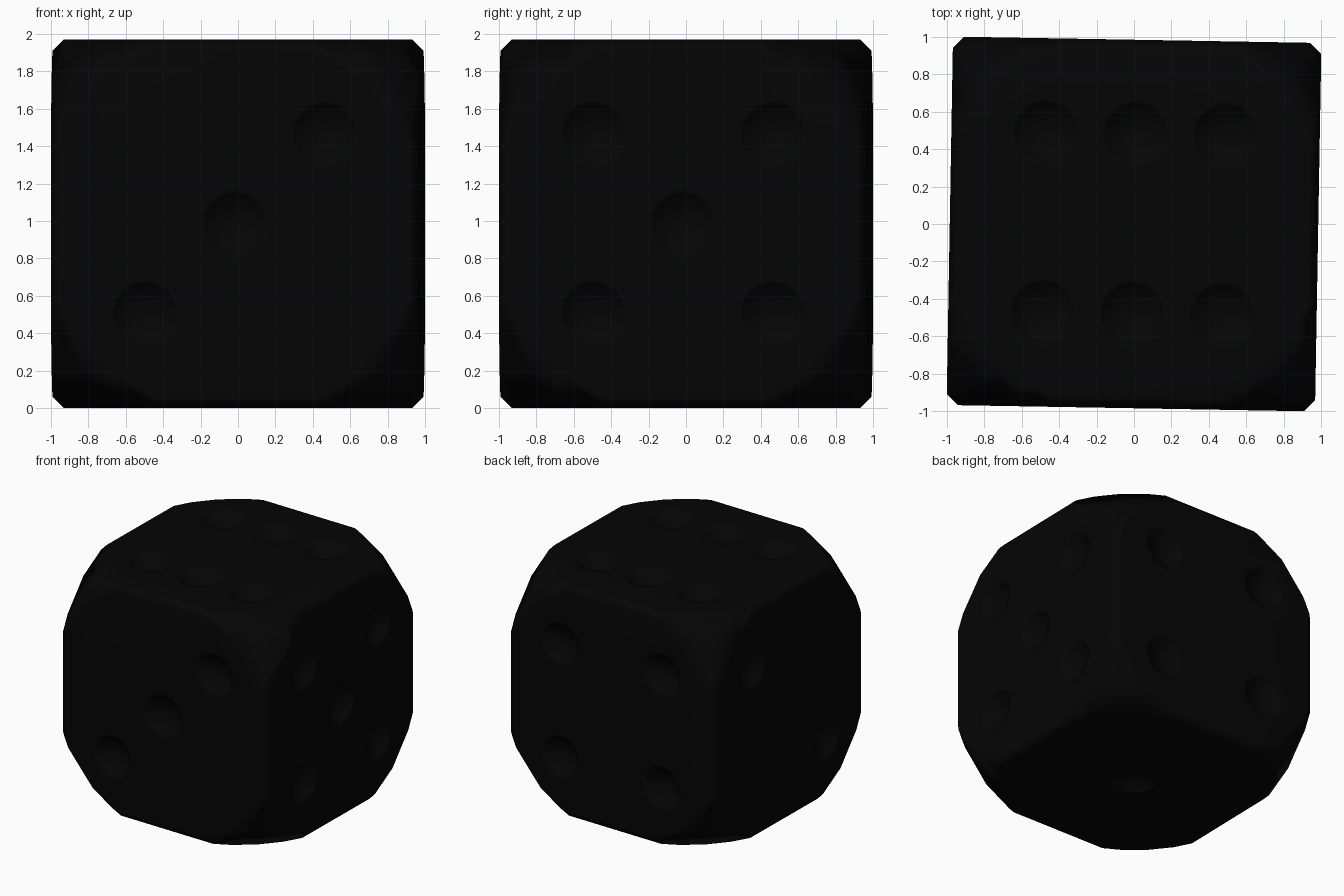
import bpy, bmesh, math
from mathutils import Vector, Matrix

if "Cube" in bpy.data.objects:
    bpy.data.objects.remove(bpy.data.objects["Cube"])

H = 0.985            # half the cube size
R = 1.425            # radius of the sphere that rounds the corners
CHAMFER = 0.06       # narrow flat along each edge
P = 0.48             # pip spacing
PIP_R, PIP_D = 0.182, 0.09
BALL = (PIP_R ** 2 + PIP_D ** 2) / (2 * PIP_D)


def mesh_object(name, bm):
    me = bpy.data.meshes.new(name)
    bm.to_mesh(me)
    bm.free()
    ob = bpy.data.objects.new(name, me)
    bpy.context.collection.objects.link(ob)
    return ob


def boolean(ob, cutter, op):
    cutter.hide_render = True
    mod = ob.modifiers.new(op, 'BOOLEAN')
    mod.operation, mod.solver, mod.object = op, 'EXACT', cutter
    bpy.context.view_layer.objects.active = ob
    bpy.ops.object.modifier_apply(modifier=mod.name)
    bpy.data.objects.remove(cutter)


# Body: chamfered cube with its corners rounded by a sphere
bm = bmesh.new()
bmesh.ops.create_cube(bm, size=2 * H)
bmesh.ops.bevel(bm, geom=bm.edges[:], offset=CHAMFER, segments=1, affect='EDGES')
die = mesh_object("die_body", bm)
bm = bmesh.new()
bmesh.ops.create_uvsphere(bm, u_segments=32, v_segments=16, radius=R)
boolean(die, mesh_object("corner_cutter", bm), 'INTERSECT')

# Pips: (face normal, horizontal axis, vertical axis, positions)
X, Y, Z = Vector((1, 0, 0)), Vector((0, 1, 0)), Vector((0, 0, 1))
four = [(a, b) for a in (-1, 1) for b in (-1, 1)]
two = [(-1, -1), (1, 1)]
faces = [
    (-Y, X, Z, two + [(0, 0)]),
    (Y, X, Z, four),
    (X, Y, Z, four + [(0, 0)]),
    (-X, Y, Z, two),
    (Z, X, Y, four + [(0, -1), (0, 1)]),
    (-Z, X, Y, [(0, 0)]),
]
bm = bmesh.new()
for n, u, v, spots in faces:
    turn = n.to_track_quat('Z', 'Y').to_matrix().to_4x4()
    for a, b in spots:
        centre = n * (H + BALL - PIP_D) + u * a * P + v * b * P
        bmesh.ops.create_uvsphere(bm, u_segments=24, v_segments=16, radius=BALL,
                                  matrix=Matrix.Translation(centre) @ turn)
boolean(die, mesh_object("pip_cutter", bm), 'DIFFERENCE')

# Slight turn about the vertical, standing on the ground
die.data.transform(Matrix.Translation((0, 0, H)) @ Matrix.Rotation(math.radians(-1), 4, 'Z'))

# Soft shading over the rounded edges
die.select_set(True)
bpy.context.view_layer.objects.active = die
bpy.ops.object.shade_smooth_by_angle(angle=math.radians(65))
wn = die.modifiers.new("soft_edges", 'WEIGHTED_NORMAL')
wn.keep_sharp = True

# Black finish
mat = bpy.data.materials.new("black")
mat.diffuse_color = (0.0015, 0.0015, 0.0015, 1)
mat.use_nodes = True
mat.node_tree.nodes["Principled BSDF"].inputs["Base Color"].default_value = mat.diffuse_color
die.data.materials.clear()
die.data.materials.append(mat)
